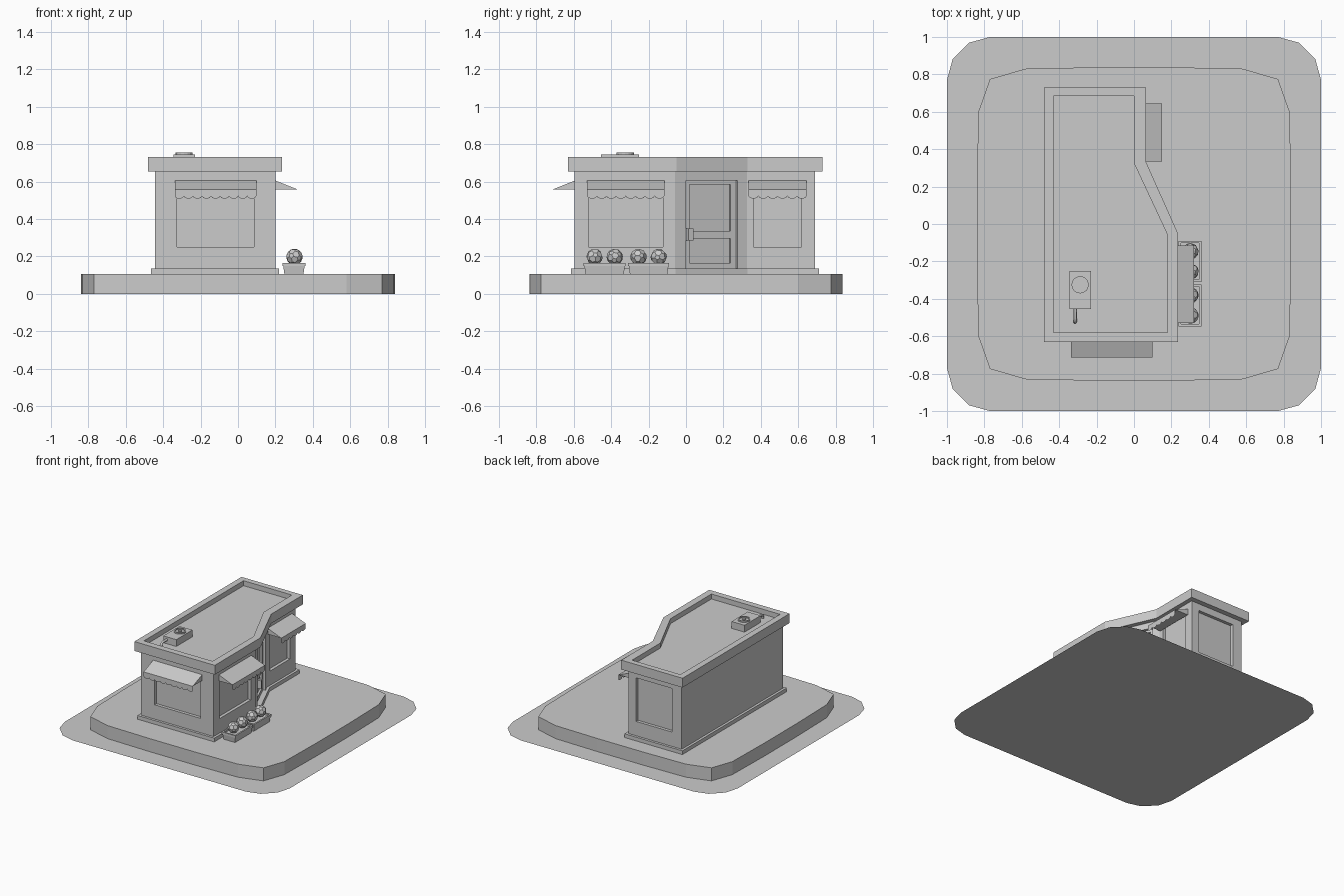
import bpy, bmesh, math
from mathutils import Matrix, Vector

if "Cube" in bpy.data.objects:
    bpy.data.objects.remove(bpy.data.objects["Cube"])


def finish(name, bm, mat=None):
    if mat:
        bm.transform(mat)
    bmesh.ops.recalc_face_normals(bm, faces=bm.faces[:])
    me = bpy.data.meshes.new(name)
    bm.to_mesh(me)
    bm.free()
    ob = bpy.data.objects.new(name, me)
    bpy.context.collection.objects.link(ob)
    return ob


def loft(name, rings):
    """Skin a stack of (outline, z) rings and cap both ends."""
    bm = bmesh.new()
    vs = [[bm.verts.new((x, y, z)) for x, y in pts] for pts, z in rings]
    for a, b in zip(vs, vs[1:]):
        n = len(a)
        for i in range(n):
            j = (i + 1) % n
            bm.faces.new((a[i], a[j], b[j], b[i]))
    bm.faces.new(vs[0])
    if len(vs) > 1:
        bm.faces.new(vs[-1])
    return finish(name, bm)


def box(name, lo, hi, mat=None):
    bm = bmesh.new()
    bmesh.ops.create_cube(bm, size=1)
    lo, hi = Vector(lo), Vector(hi)
    bm.transform(Matrix.Translation((lo + hi) / 2) @ Matrix.Diagonal((*(hi - lo), 1)))
    return finish(name, bm, mat)


def rect(x0, x1, y0, y1):
    return [(x0, y0), (x1, y0), (x1, y1), (x0, y1)]


def four_fold(quarter):
    """Mirror a corner outline (counter-clockwise, +x +y) to all corners."""
    q = quarter
    return (q + [(-x, y) for x, y in reversed(q)]
            + [(-x, -y) for x, y in q] + [(x, -y) for x, y in reversed(q)])


def footprint(x0, x1, xb, y0, y1, ya, yb):
    return [(x0, y0), (x1, y0), (x1, ya), (xb, yb), (xb, y1), (x0, y1)]


# ground sheet and raised pavement
loft("ground_sheet", [(four_fold([(1, .77), (.97, .88), (.88, .97), (.77, 1)]), 0)])
slab = four_fold([(.84, .2), (.832, .6), (.77, .775), (.58, .83), (.2, .838)])
loft("pavement", [(slab, 0), (slab, .105)])

# skirting, walls and roof with parapet
base = footprint(-.465, .22, .05, -.615, .71, -.055, .33)
loft("skirting", [(base, .105), (base, .135)])
wall = footprint(-.445, .2, .03, -.595, .69, -.06, .325)
walls = loft("walls", [(wall, .105), (wall, .66)])
outer = footprint(-.48, .235, .065, -.63, .73, -.05, .33)
inner = footprint(-.43, .18, 0, -.58, .685, -.06, .325)
loft("roof", [(outer, .655), (outer, .73), (inner, .73), (inner, .69)])


def frame(x, y, deg):
    """Wall frame: local x points out of the wall, local y runs along it."""
    return Matrix.Translation((x, y, 0)) @ Matrix.Rotation(math.radians(deg), 4, 'Z')


def recess(mat, half, z0, z1, depth):
    cutter = box("cutter", (-depth, -half, z0), (.03, half, z1), mat)
    mod = walls.modifiers.new("recess", 'BOOLEAN')
    mod.operation, mod.solver, mod.object = 'DIFFERENCE', 'EXACT', cutter
    bpy.context.view_layer.objects.active = walls
    bpy.ops.object.modifier_apply(modifier=mod.name)
    bpy.data.objects.remove(cutter)


def awning(name, mat, half, out=.12):
    bm = bmesh.new()
    ends = []
    for y in (-half, half):
        ends.append([bm.verts.new(p) for p in
                     ((0, y, .605), (out, y, .557), (0, y, .557))])
    a, b = ends
    bm.faces.new(a)
    bm.faces.new(b)
    for i in range(3):
        j = (i + 1) % 3
        bm.faces.new((a[i], a[j], b[j], b[i]))
    # scalloped valance
    n = round(half * 2 / .049)
    w = 2 * half / n
    for k in range(n):
        y0 = -half + k * w
        pts = [(out, y0, .557), (out, y0 + w, .557)]
        for s in range(5):
            t = math.pi * s / 4
            pts.append((out, y0 + w / 2 + w / 2 * math.cos(t), .522 - .014 * math.sin(t)))
        bm.faces.new([bm.verts.new(p) for p in pts])
    finish(name, bm, mat)


# windows and awnings
for name, mat, half, ahalf in (
        ("front_awning", frame(-.12, -.595, -90), .205, .218),
        ("side_awning", frame(.2, -.322, 0), .2, .206),
        ("rear_side_awning", frame(.03, .49, 0), .128, .155),
        ("", frame(-.2, .69, 90), .16, 0)):
    recess(mat, half, .25, .6, .025)
    if ahalf:
        awning(name, mat, ahalf)

# door on the slanted wall: opening, two panels and handle
door = frame(.113, .1375, math.degrees(math.atan2(.17, .385)))
recess(door, .15, .135, .605, .02)
recess(door, .12, .335, .585, .035)
recess(door, .12, .165, .295, .035)
box("door_handle", (-.025, -.148, .285), (.028, -.118, .35), door)

# planters with low-poly bushes
for i, (y0, y1) in enumerate(((-.547, -.323), (-.31, -.09))):
    def r(d):
        return rect(.238 + d, .36 - d, y0 + d, y1 - d)
    loft(f"planter_{i}", [(r(.01), .105), (r(.004), .148), (r(0), .148),
                          (r(0), .165), (r(.012), .165), (r(.012), .152)])
    for k, d in enumerate((-.054, .054)):
        bm = bmesh.new()
        bmesh.ops.create_icosphere(bm, subdivisions=1, radius=.05)
        bmesh.ops.bevel(bm, geom=bm.verts[:], offset=.016, affect='VERTICES')
        m = (Matrix.Translation((.302, (y0 + y1) / 2 + d, .197))
             @ Matrix.Rotation(.7 + i + 2 * k, 4, (1, .4, .6)))
        finish(f"bush_{i}_{k}", bm, m)

# rooftop unit with fan ring
loft("roof_unit", [(rect(-.345, -.23, -.455, -.25), .69), (rect(-.345, -.23, -.455, -.25), .745)])


def circle(rad):
    return [(-.288 + rad * math.cos(t * math.pi / 8), -.325 + rad * math.sin(t * math.pi / 8))
            for t in range(16)]


loft("fan_ring", [(circle(.046), .743), (circle(.046), .755), (circle(.035), .755), (circle(.035), .747)])
loft("fan_hub", [(circle(.013), .745), (circle(.013), .754)])

# pipe from the unit down to the roof
cu = bpy.data.curves.new("roof_pipe", 'CURVE')
cu.dimensions, cu.bevel_depth, cu.bevel_resolution = '3D', .009, 1
cu.use_fill_caps = True
sp = cu.splines.new('POLY')
path = [(-.45, .722), (-.505, .722), (-.519, .717), (-.525, .703), (-.525, .688)]
sp.points.add(len(path) - 1)
for p, (y, z) in zip(sp.points, path):
    p.co = (-.315, y, z, 1)
bpy.context.collection.objects.link(bpy.data.objects.new("roof_pipe", cu))
